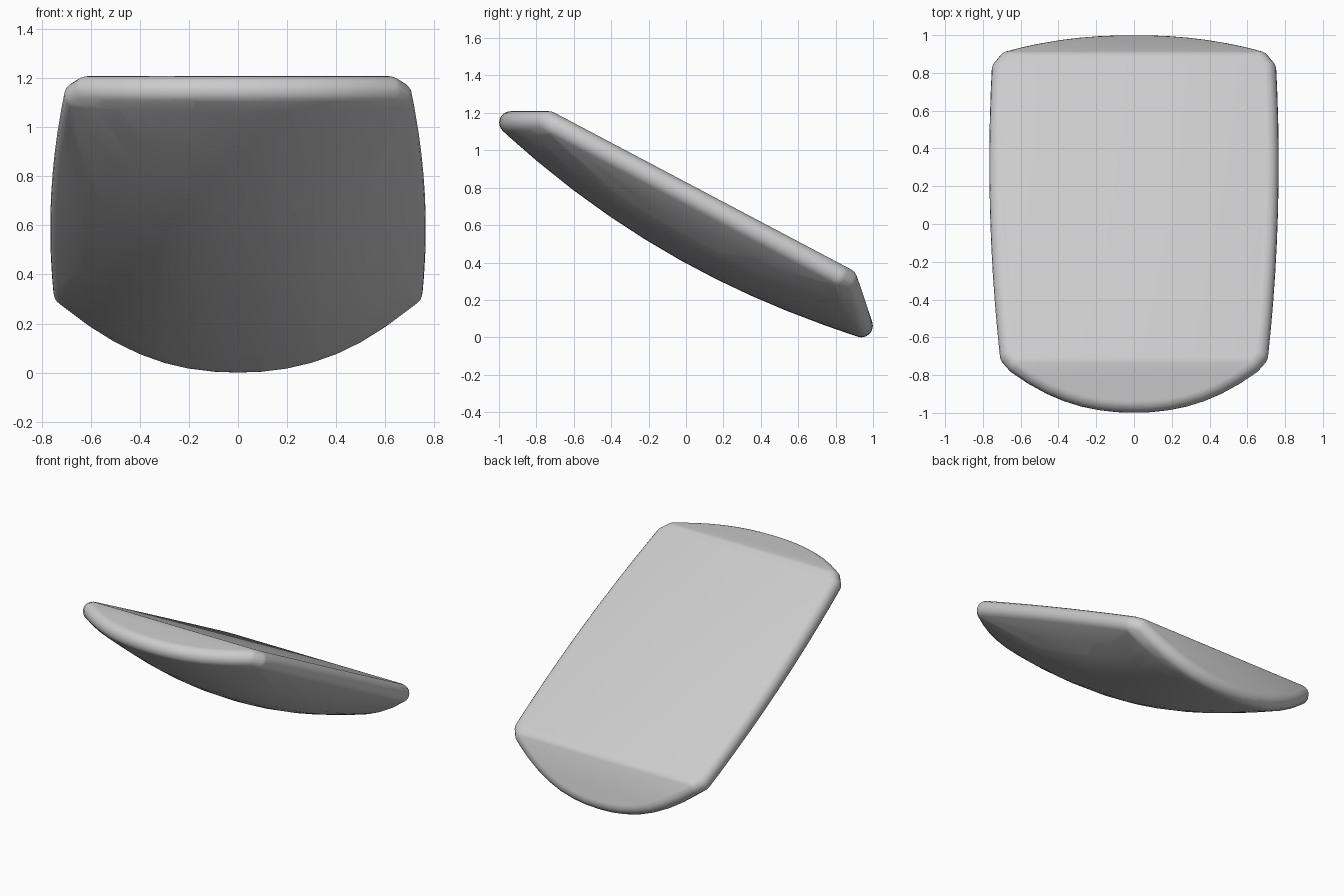
import bpy, bmesh
from math import radians
from mathutils import Vector

if "Cube" in bpy.data.objects:
    bpy.data.objects.remove(bpy.data.objects["Cube"])

RADIUS = 0.061
STATIONS = [0, 0.025, 0.1, 0.2, 0.3, 0.4, 0.5, 0.6, 0.7, 0.8, 0.9, 0.975, 1]
ACROSS = 14


def core_point(s, t):
    """Sharp-edged core: s runs front to back, t from -1 to 1 across."""
    half_width = 0.645 + 0.18 * s - 0.135 * s * s
    if s in (0, 1):
        half_width -= 0.03  # clipped corners
    # straight upper edge at the sides, sagging keel in the middle
    edge_y, edge_z = -0.735 + 1.59 * s, 1.15 - 0.84 * s
    sag = 0.56 * s * (1 - s) * (1 + 0.3 * (0.5 - s))
    keel_y, keel_z = -0.938 + 1.876 * s, 1.15 - 1.087 * s - sag
    k = 1 - abs(t) ** 2.25
    return Vector((half_width * t,
                   edge_y + (keel_y - edge_y) * k,
                   edge_z + (keel_z - edge_z) * k))


# Small ball used to round every edge, with extra points along the flat faces' normals
ball = bmesh.new()
bmesh.ops.create_icosphere(ball, subdivisions=3, radius=RADIUS)
offsets = [v.co.copy() for v in ball.verts]
ball.free()
for normal in ((0, 0.84, 1.59), (0, 0.247, 0.083)):
    offsets.append(Vector(normal).normalized() * RADIUS * 1.01)

# Rounded body: hull of the ball swept over the core
bm = bmesh.new()
for s in STATIONS:
    for j in range(ACROSS + 1):
        p = core_point(s, 2 * j / ACROSS - 1)
        for o in offsets:
            bm.verts.new(p + o)
bmesh.ops.convex_hull(bm, input=bm.verts[:], use_existing_faces=False)
bmesh.ops.delete(bm, geom=[v for v in bm.verts if not v.link_faces], context='VERTS')
bmesh.ops.remove_doubles(bm, verts=bm.verts[:], dist=0.008)
bmesh.ops.recalc_face_normals(bm, faces=bm.faces[:])

# Stand on the ground
low = min(v.co.z for v in bm.verts)
bmesh.ops.translate(bm, verts=bm.verts[:], vec=(0, 0, -low))

mesh = bpy.data.meshes.new("curved_slab")
bm.to_mesh(mesh)
bm.free()
slab = bpy.data.objects.new("curved_slab", mesh)
bpy.context.collection.objects.link(slab)
bpy.context.view_layer.objects.active = slab
slab.select_set(True)
bpy.ops.object.shade_smooth_by_angle(angle=radians(40))
